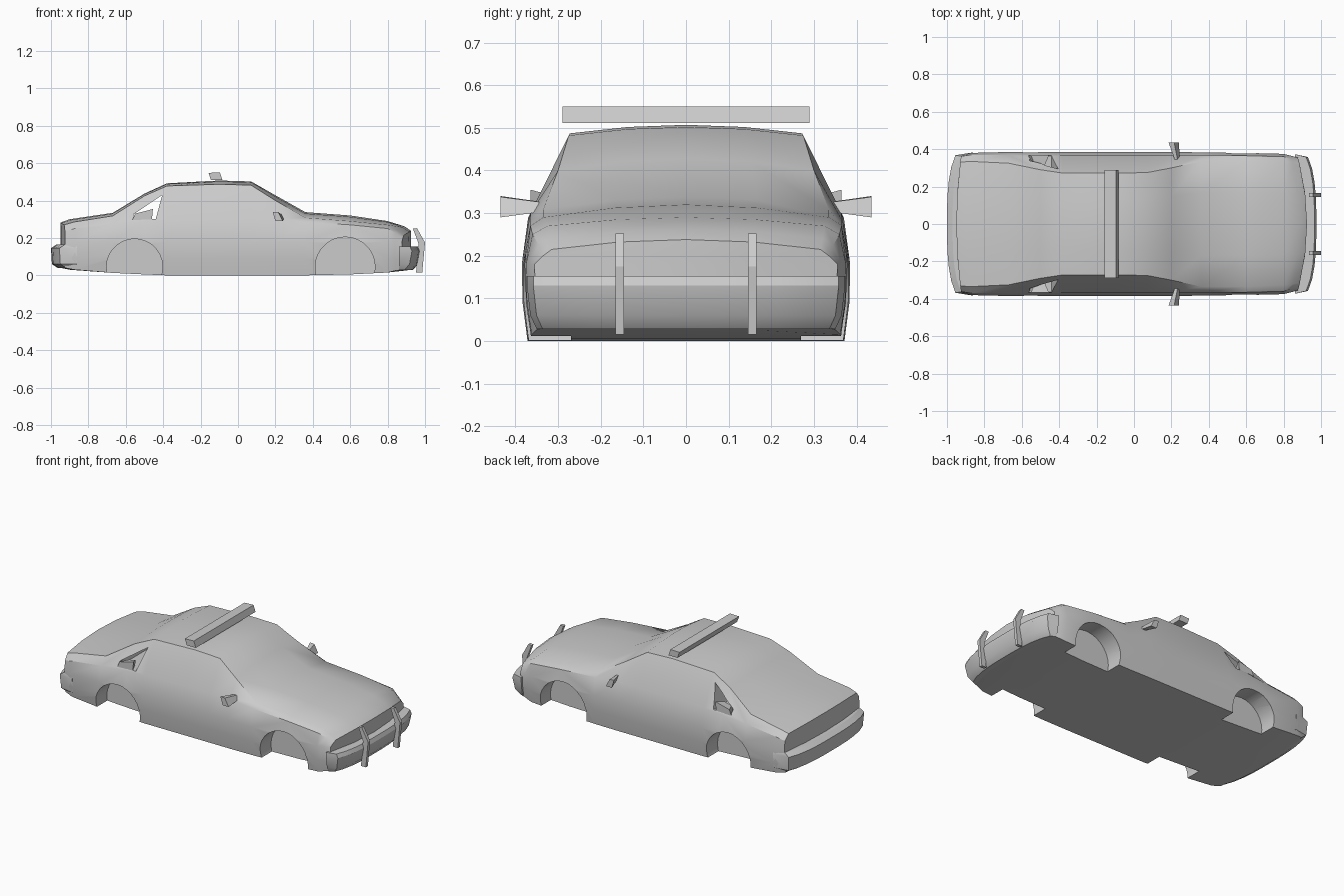
import bpy, bmesh, math
from mathutils import Matrix

if "Cube" in bpy.data.objects:
    bpy.data.objects.remove(bpy.data.objects["Cube"])

grey = bpy.data.materials.new("body_grey")
grey.use_nodes = True
COLOUR = (0.6, 0.6, 0.6, 1)
grey.diffuse_color = COLOUR
grey.node_tree.nodes["Principled BSDF"].inputs["Base Color"].default_value = COLOUR


def finish(bm, name):
    """Clean a bmesh and turn it into a linked, coloured object."""
    bmesh.ops.remove_doubles(bm, verts=bm.verts, dist=0.0001)
    bmesh.ops.dissolve_degenerate(bm, edges=bm.edges, dist=0.0001)
    bmesh.ops.recalc_face_normals(bm, faces=bm.faces)
    mesh = bpy.data.meshes.new(name)
    bm.to_mesh(mesh)
    bm.free()
    mesh.materials.append(grey)
    obj = bpy.data.objects.new(name, mesh)
    bpy.context.collection.objects.link(obj)
    return obj


def select_only(obj):
    bpy.ops.object.select_all(action='DESELECT')
    obj.select_set(True)
    bpy.context.view_layer.objects.active = obj


def bridge(bm, a, b, closed=True):
    """Quads between two equally long rows of vertices."""
    n = len(a)
    for i in range(n if closed else n - 1):
        j = (i + 1) % n
        bm.faces.new((a[i], a[j], b[j], b[i]))


def prism(name, profile, y0, y1, taper=0.0):
    """Extrude an (x, z) side profile from y0 to y1, shrinking the far end."""
    bm = bmesh.new()
    cx = sum(p[0] for p in profile) / len(profile)
    cz = sum(p[1] for p in profile) / len(profile)
    k = 1 - taper
    a = [bm.verts.new((x, y0, z)) for x, z in profile]
    b = [bm.verts.new((cx + (x - cx) * k, y1, cz + (z - cz) * k)) for x, z in profile]
    bridge(bm, a, b)
    bm.faces.new(a)
    bm.faces.new(b)
    return finish(bm, name)


def cut(target, cutter):
    """Subtract the cutter from the target, then remove the cutter."""
    cutter.hide_render = True
    select_only(target)
    mod = target.modifiers.new("cut", 'BOOLEAN')
    mod.operation = 'DIFFERENCE'
    mod.solver = 'EXACT'
    mod.object = cutter
    bpy.ops.object.modifier_apply(modifier=mod.name)
    bpy.data.objects.remove(cutter)


# Body cross-sections from tail to nose:
# x, sill z, half width, shoulder z, shoulder y, top edge z, top edge y, crown z
SECTIONS = [
    (-.95, .04, .365, .235, .36, .27, .33, .282),
    (-.9, .03, .38, .25, .37, .285, .335, .3),
    (-.67, .013, .385, .275, .37, .318, .325, .334),
    (-.5, .005, .385, .29, .37, .425, .29, .437),
    (-.38, 0, .385, .295, .365, .478, .272, .492),
    (-.1, 0, .385, .3, .365, .487, .272, .507),
    (.07, 0, .385, .3, .365, .482, .275, .502),
    (.2, 0, .385, .3, .365, .4, .3, .428),
    (.36, 0, .383, .285, .365, .308, .335, .338),
    (.6, .005, .38, .27, .365, .29, .335, .32),
    (.8, .015, .375, .25, .36, .27, .325, .29),
    (.89, .025, .365, .225, .345, .24, .32, .262),
    (.925, .03, .355, .2, .335, .215, .315, .238),
]


def bowed(x, y):
    """Sweep the corners of nose and tail back in plan."""
    if x > 0.85:
        return x - 0.05 * (y / 0.36) ** 2
    if x < -0.85:
        return x + 0.025 * (y / 0.36) ** 2
    return x


def build_body():
    bm = bmesh.new()
    rings = []
    for x, zb, w, zs, ys, zt, yt, zc in SECTIONS:
        side = [(w * .965, zb), (w * .995, .09), (w, .18), (ys, zs), (yt, zt)]
        crown = zt + (zc - zt) * .75
        ring = [(-y, z) for y, z in side]
        ring += [(-yt / 2, crown), (0, zc), (yt / 2, crown)]
        ring += side[::-1]
        ring += [(side[0][0] * f, zb) for f in (.5, 0, -.5)]
        rings.append([bm.verts.new((bowed(x, y), y, z)) for y, z in ring])
    for a, b in zip(rings, rings[1:]):
        bridge(bm, a, b)
    # Bowed end panels
    for section, ring in ((SECTIONS[0], rings[0]), (SECTIONS[-1], rings[-1])):
        x, rows = section[0], []
        for left in ring[:5]:
            y, z = left.co.y, left.co.z
            rows.append([bm.verts.new((bowed(x, y * f), y * f, z))
                         for f in (1, .5, 0, -.5, -1)])
        rows.append([bm.verts.new(v.co) for v in ring[4:9]])
        for a, b in zip(rows, rows[1:]):
            bridge(bm, a, b, closed=False)
    return finish(bm, "body")


body = build_body()

# Wheel arches, open to the outside and below
for x, radius in ((-.553, .15), (.573, .16)):
    for side in (-1, 1):
        bm = bmesh.new()
        place = Matrix.Translation((x, side * .37, .045)) @ Matrix.Rotation(math.pi / 2, 4, 'X')
        bmesh.ops.create_cone(bm, cap_ends=True, segments=28, radius1=radius,
                              radius2=radius, depth=.2, matrix=place)
        cut(body, finish(bm, "arch_cutter"))

# Open rear quarter windows
cut(body, prism("window_cutter", [(-.405, .43), (-.56, .325), (-.555, .3), (-.44, .3)], -.5, .5))


def build_bumper(name, end, levels):
    """Wrap-around bumper lofted upward; levels hold z, reach and half width."""
    bm = bmesh.new()
    steps = [i / 5 for i in range(-5, 6)]
    rings = []
    for z, reach, w in levels:
        plan = [(reach - .045 * abs(t) ** 3, w * t * (1 - .04 * abs(t) ** 8)) for t in steps]
        plan += [(.86, w), (.86, -w)]
        rings.append([bm.verts.new((end * x, y, z)) for x, y in plan])
    for a, b in zip(rings, rings[1:]):
        bridge(bm, a, b)
    bm.faces.new(rings[0])
    bm.faces.new(rings[-1])
    return finish(bm, name)


front_bumper = build_bumper("front_bumper", 1, [
    (.028, .935, .35), (.06, .962, .365), (.13, .975, .373), (.153, .965, .373)])
rear_bumper = build_bumper("rear_bumper", -1, [
    (.04, .965, .36), (.06, .995, .375), (.145, 1, .383), (.165, .97, .378)])

# Roof light bar
light_bar = prism("light_bar", [(-.158, .548), (-.097, .55), (-.084, .511), (-.145, .511)], -.29, .29)

PUSH_BAR = [(.935, .25), (.957, .252), (1, .175), (.985, .015), (.952, .015), (.965, .17)]
MIRROR = [(.185, .34), (.215, .338), (.24, .29), (.2, .29)]
QUARTER_TRIM = [(-.565, .295), (-.55, .33), (-.49, .345), (-.455, .355), (-.46, .3)]
for side, label in ((1, "left"), (-1, "right")):
    # Push bars on the nose
    prism(label + "_push_bar", PUSH_BAR, side * .145, side * .165)
    # Door mirrors, wide at the outer end
    mirror = prism(label + "_mirror", MIRROR, side * .435, side * .345, taper=.5)
    for v in mirror.data.vertices:
        if abs(v.co.y) < .4:
            v.co.x += .02
    # Small trim inside the rear quarter window
    prism(label + "_quarter_trim", QUARTER_TRIM, side * .365, side * .31, taper=.5)

# Smooth the rounded shells while keeping creases
for obj in (body, front_bumper, rear_bumper):
    select_only(obj)
    bpy.ops.object.shade_smooth_by_angle(angle=math.radians(32))
